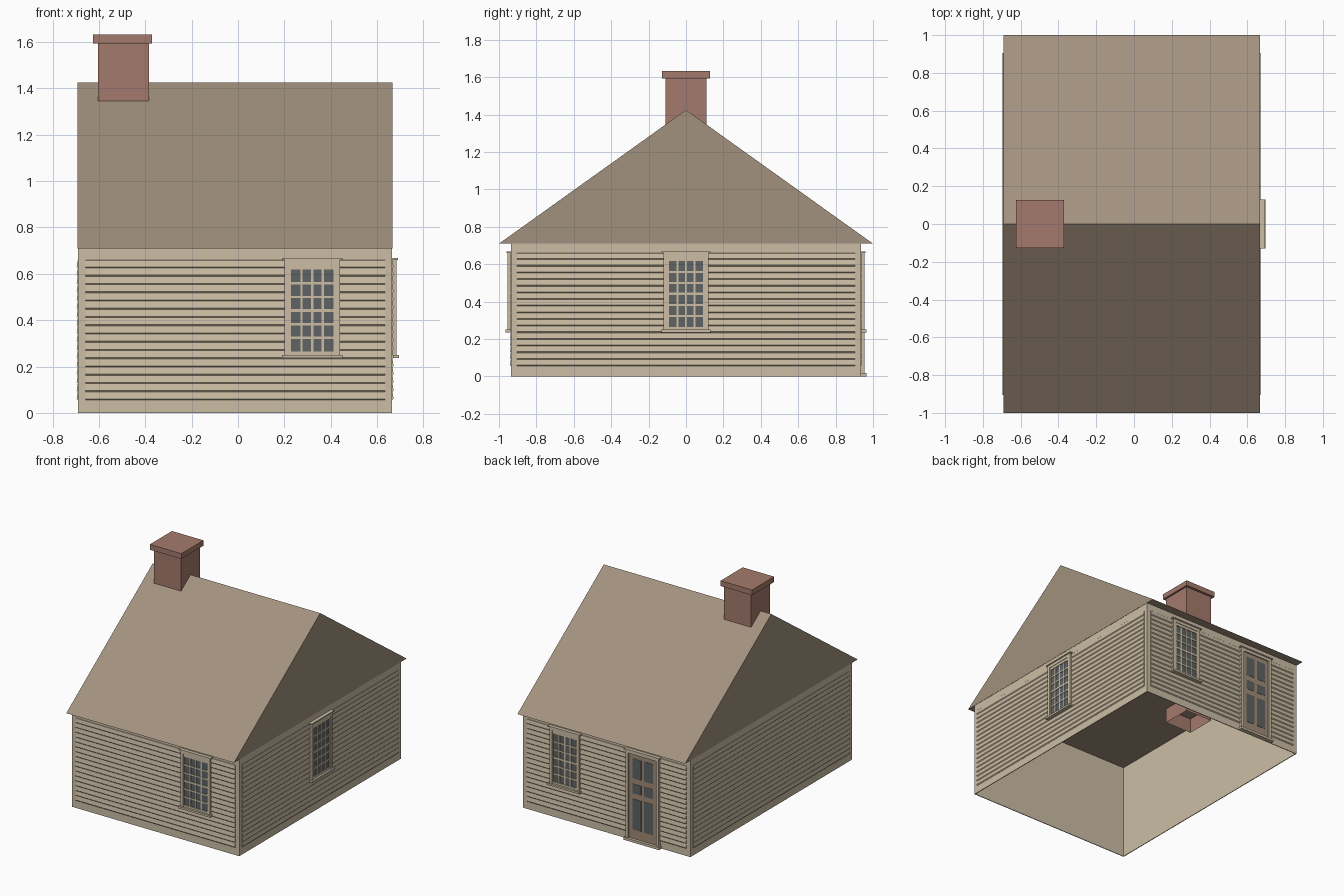
import bpy, bmesh
from math import radians
from mathutils import Matrix, Vector

cube = bpy.data.objects.get("Cube")
if cube:
    bpy.data.objects.remove(cube, do_unlink=True)


def material(name, rgb):
    lin = [(c / 255 / 12.92 if c < 11 else ((c / 255 + 0.055) / 1.055) ** 2.4) for c in rgb]
    m = bpy.data.materials.new(name)
    m.use_nodes = True
    m.diffuse_color = (*lin, 1)
    m.node_tree.nodes["Principled BSDF"].inputs["Base Color"].default_value = (*lin, 1)
    return m


CREAM = material("cream paint", (204, 190, 165))
ROOF = material("roof brown", (162, 145, 126))
BRICK = material("brick red", (165, 122, 108))
GLASS = material("slate glass", (95, 99, 99))
DOOR = material("door brown", (160, 140, 120))

CX, HALF_X, HALF_Y = -0.0125, 0.6775, 0.935
EAVE, RIDGE = 0.71, 1.425


def finish(bm, name, mat, matrix=Matrix()):
    bmesh.ops.recalc_face_normals(bm, faces=bm.faces)
    mesh = bpy.data.meshes.new(name)
    bm.to_mesh(mesh)
    bm.free()
    mesh.materials.append(mat)
    obj = bpy.data.objects.new(name, mesh)
    obj.matrix_world = matrix
    bpy.context.collection.objects.link(obj)
    return obj


def add_box(bm, u0, u1, d0, d1, z0, z1):
    """Box in wall space: u along the wall, d outward from it."""
    size = Matrix.Diagonal((u1 - u0, d1 - d0, z1 - z0, 1))
    mid = Matrix.Translation(((u0 + u1) / 2, -(d0 + d1) / 2, (z0 + z1) / 2))
    bmesh.ops.create_cube(bm, size=1, matrix=mid @ size)


def boxes(name, mat, matrix, parts):
    bm = bmesh.new()
    for p in parts:
        add_box(bm, *p)
    return finish(bm, name, mat, matrix)


def extrude_profile(bm, points, u0, u1):
    """Extrude a closed (y, z) profile along x."""
    face = bm.faces.new([bm.verts.new((u0, y, z)) for y, z in points])
    out = bmesh.ops.extrude_face_region(bm, geom=[face])
    moved = [v for v in out["geom"] if isinstance(v, bmesh.types.BMVert)]
    bmesh.ops.translate(bm, verts=moved, vec=(u1 - u0, 0, 0))


def wall_frame(angle, x, y):
    return Matrix.Translation((x, y, 0)) @ Matrix.Rotation(radians(angle), 4, "Z")


FRONT = wall_frame(0, CX, -HALF_Y)
RIGHT = wall_frame(90, CX + HALF_X, 0)
BACK = wall_frame(180, CX, HALF_Y)
LEFT = wall_frame(-90, CX - HALF_X, 0)

# Hollow wall shell, open at the bottom
bm = bmesh.new()
add_box(bm, CX - HALF_X, CX + HALF_X, -HALF_Y, HALF_Y, 0, EAVE)
bmesh.ops.delete(bm, geom=[f for f in bm.faces if abs(f.normal.z) > 0.5], context="FACES_ONLY")
shell = finish(bm, "wall_shell", CREAM)
solid = shell.modifiers.new("thickness", "SOLIDIFY")
solid.thickness, solid.offset = 0.008, -1

# Roof block with flat ceiling
bm = bmesh.new()
extrude_profile(bm, [(-1, EAVE), (1, EAVE), (0, RIDGE)], CX - HALF_X - 0.002, CX + HALF_X + 0.002)
finish(bm, "roof", ROOF)


# Clapboard siding: sawtooth courses on each wall
def siding(name, matrix, half, courses=17, z0=0.055, z1=0.66):
    step = (z1 - z0) / courses
    profile = [(0, z0)]
    for i in range(courses):
        z = z0 + i * step
        profile += [(-0.001, z), (-0.006, z + 0.006), (-0.002, z + step - 0.002)]
    profile.append((0, z1))
    bm = bmesh.new()
    extrude_profile(bm, profile, -half, half)
    finish(bm, name, CREAM, matrix)


for name, matrix, half in (("front", FRONT, HALF_X), ("back", BACK, HALF_X),
                           ("right_side", RIGHT, HALF_Y), ("left_side", LEFT, HALF_Y)):
    siding(name + "_siding", matrix, half - 0.031)


def casing(u, w, z0, z1, width, depth):
    """Two jambs and a head board."""
    return [(u - w, u - w + width, 0, depth, z0, z1),
            (u + w - width, u + w, 0, depth, z0, z1),
            (u - w + width, u + w - width, 0, depth, z1 - width, z1)]


# Sash windows, four panes wide and six high
def window(name, matrix, u):
    z0, z1 = 0.25, 0.66
    parts = casing(u, 0.12, z0, z1, 0.022, 0.019)
    parts.append((u - 0.13, u + 0.13, 0, 0.025, z1, z1 + 0.008))
    parts.append((u - 0.13, u + 0.13, 0, 0.03, z0 - 0.014, z0))
    boxes(name + "_casing", CREAM, matrix, parts)
    boxes(name + "_glass", GLASS, matrix, [(u - 0.1, u + 0.1, 0.001, 0.009, z0, 0.64)])
    left, right, low, high = u - 0.092, u + 0.092, 0.265, 0.618
    bars = [(u - 0.1, left, 0, 0.015, z0, 0.64), (right, u + 0.1, 0, 0.015, z0, 0.64),
            (left, right, 0, 0.015, z0, low), (left, right, 0, 0.015, high, 0.64)]
    for i in range(1, 4):
        x = left + (right - left) * i / 4
        bars.append((x - 0.005, x + 0.005, 0, 0.013, low, high))
    for j in range(1, 6):
        z = low + (high - low) * j / 6
        t = 0.007 if j == 3 else 0.005
        bars.append((left, right, 0, 0.0135, z - t, z + t))
    boxes(name + "_sash", CREAM, matrix, bars)


window("front_window", FRONT, 0.32 - CX)
window("right_side_window", RIGHT, 0)
window("back_window", BACK, CX - 0.32)

# Panelled back door with frame and threshold
u = 0.312 + CX
parts = casing(u, 0.135, 0.018, 0.66, 0.022, 0.019)
parts.append((u - 0.145, u + 0.145, 0, 0.025, 0.66, 0.668))
parts.append((u - 0.145, u + 0.145, 0, 0.03, 0, 0.018))
boxes("door_casing", CREAM, BACK, parts)
boxes("door_leaf", DOOR, BACK, [(u - 0.113, u + 0.113, 0, 0.01, 0.018, 0.638)])
panels = []
for low, high in ((0.085, 0.31), (0.35, 0.42), (0.46, 0.605)):
    for side in (-1, 1):
        mid = u + side * 0.048
        panels.append((mid - 0.036, mid + 0.036, 0.008, 0.012, low, high))
boxes("door_panels", GLASS, BACK, panels)

# Chimney: open flue hanging below the ceiling, with a projecting cap
bm = bmesh.new()
add_box(bm, -0.605, -0.385, -0.11, 0.11, 0.6, 1.6)
bmesh.ops.delete(bm, geom=[f for f in bm.faces if f.normal.z < -0.5], context="FACES_ONLY")
finish(bm, "chimney_shaft", BRICK)
boxes("chimney_cap", BRICK, Matrix(), [(-0.625, -0.37, -0.128, 0.128, 1.593, 1.632)])
